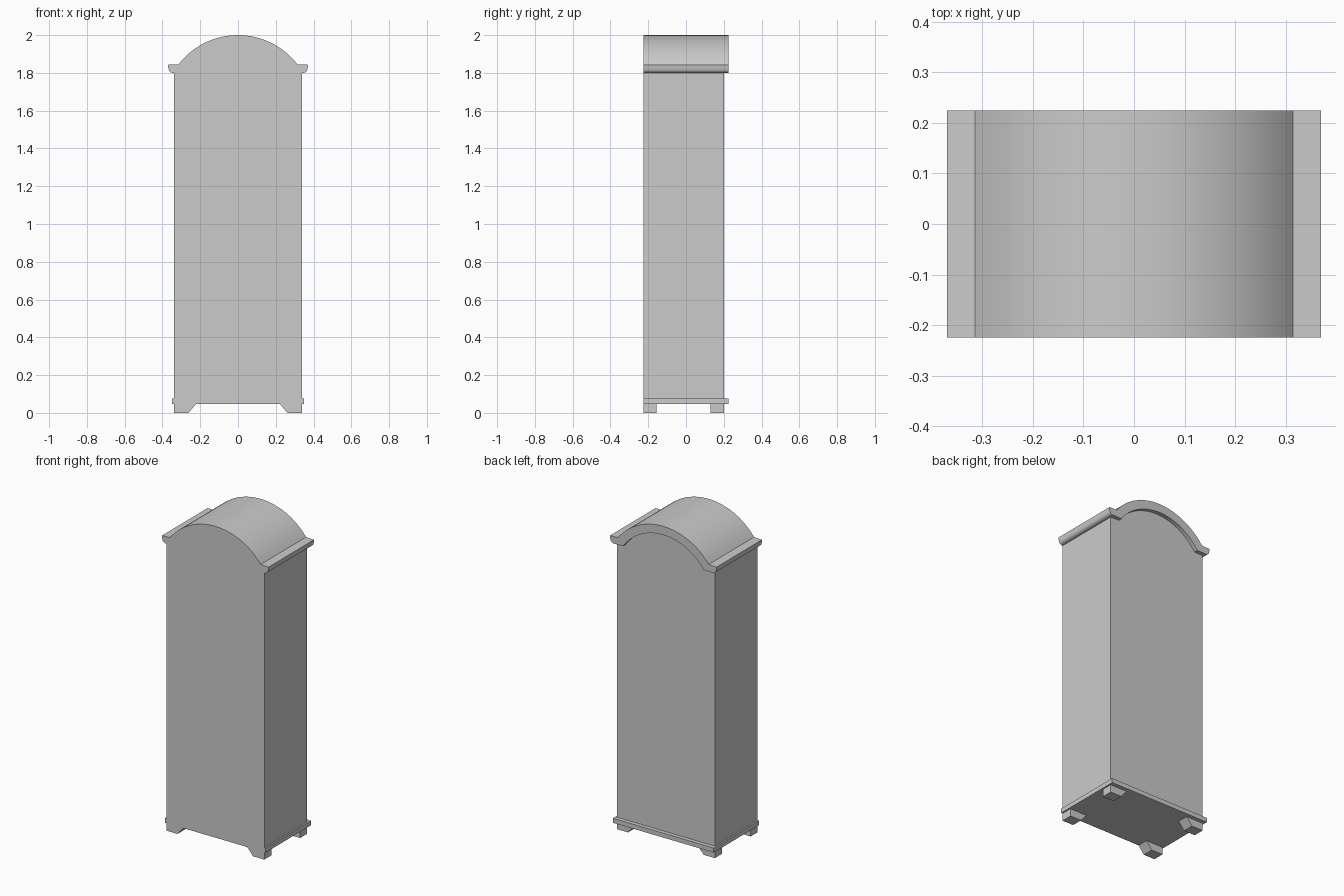
import bpy, bmesh, math

cube = bpy.data.objects.get("Cube")
if cube:
    bpy.data.objects.remove(cube, do_unlink=True)

grey = bpy.data.materials.new("plain grey")
grey.use_nodes = True
colour = (0.6, 0.6, 0.6, 1)
grey.diffuse_color = colour
grey.node_tree.nodes["Principled BSDF"].inputs["Base Color"].default_value = colour

FRONT, BODY_BACK, TRIM_BACK = -0.225, 0.20, 0.225
ARC_Z, OUTER_R, INNER_R = 1.6025, 0.3975, 0.343


def prism(name, profile, y0, y1, smooth=False):
    """Extrude an x-z outline from y0 to y1."""
    bm = bmesh.new()
    face = bm.faces.new([bm.verts.new((x, y0, z)) for x, z in profile])
    solid = bmesh.ops.extrude_face_region(bm, geom=[face])
    moved = [v for v in solid["geom"] if isinstance(v, bmesh.types.BMVert)]
    bmesh.ops.translate(bm, verts=moved, vec=(0, y1 - y0, 0))
    bmesh.ops.recalc_face_normals(bm, faces=bm.faces)
    mesh = bpy.data.meshes.new(name)
    bm.to_mesh(mesh)
    bm.free()
    mesh.materials.append(grey)
    obj = bpy.data.objects.new(name, mesh)
    bpy.context.collection.objects.link(obj)
    if smooth:
        bpy.ops.object.select_all(action="DESELECT")
        obj.select_set(True)
        bpy.context.view_layer.objects.active = obj
        bpy.ops.object.shade_smooth_by_angle(angle=math.radians(30))
    return obj


def arc(radius, half_width, steps=32):
    """Points of the arch, from the +x end to the -x end."""
    a = math.asin(half_width / radius)
    angles = [a - 2 * a * i / steps for i in range(steps + 1)]
    return [(radius * math.sin(t), ARC_Z + radius * math.cos(t)) for t in angles]


def mirrored(points):
    return [(-x, z) for x, z in reversed(points)]


# Cabinet body with an arched top
inner = arc(INNER_R, 0.28)
side = [(0.34, 0.075), (0.34, 1.80)]
prism("cabinet_body", side + inner + mirrored(side), FRONT, BODY_BACK, True)

# Arched cornice with moulded ends
moulding = [(0.34, 1.80)]
for i in range(7):
    t = math.radians(15 * i)
    moulding.append((0.345 + 0.022 * math.sin(t), 1.822 - 0.022 * math.cos(t)))
moulding += [(0.37, 1.83), (0.37, 1.843)]
outer = arc(OUTER_R, 0.315)
prism("arched_cornice", moulding + outer + mirrored(moulding) + inner[::-1],
      FRONT, TRIM_BACK, True)

# Base slab
prism("base_slab", [(-0.35, 0.047), (0.35, 0.047), (0.35, 0.075), (-0.35, 0.075)],
      FRONT, TRIM_BACK)

# Four bracket feet, sloped on the inner side
foot = [(0.34, 0), (0.34, 0.047), (0.222, 0.047), (0.262, 0)]
for x_name, outline in (("left", foot), ("right", mirrored(foot))):
    for y_name, y0 in (("front", FRONT), ("back", BODY_BACK - 0.07)):
        prism(f"{y_name}_{x_name}_foot", outline, y0, y0 + 0.07)
